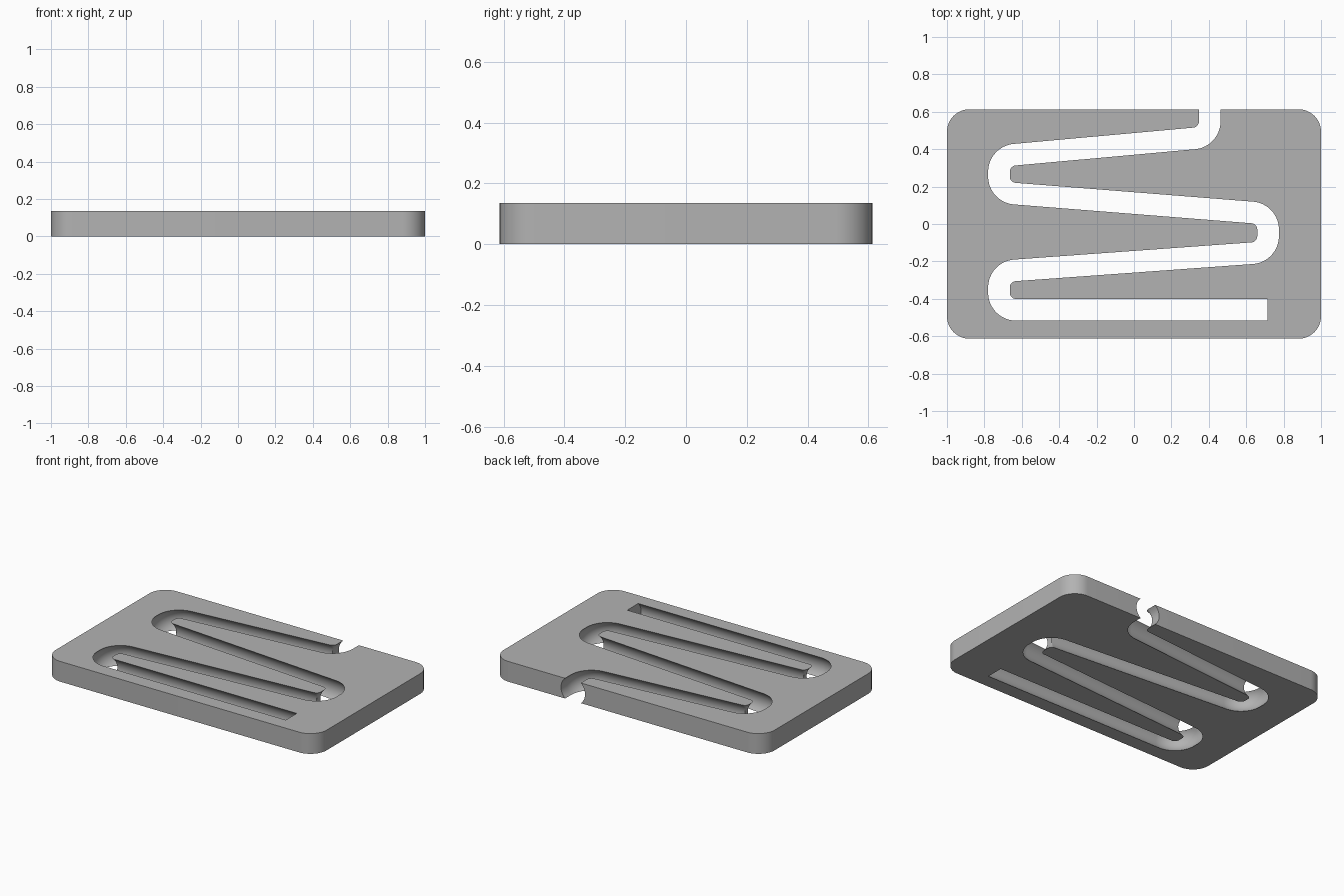
import bpy
import bmesh
from math import sin, cos, tan, pi, radians
from mathutils import Vector

HALF_X, HALF_Y, THICK = 1.0, 0.613, 0.135
CORNER = 0.12          # plan radius of the plate corners
TUBE = 0.089           # radius of the round channel
BEND = 0.092           # centreline radius of the channel bends

old = bpy.data.objects.get("Cube")
if old:
    bpy.data.objects.remove(old, do_unlink=True)


def fillet(points, radius, steps, closed=False):
    """Round the corners of a plan polyline with tangent arcs."""
    pts = [Vector(p) for p in points]
    out = []
    for i, p in enumerate(pts):
        if not closed and i in (0, len(pts) - 1):
            out.append(p)
            continue
        a = (pts[i - 1] - p).normalized()
        b = (pts[(i + 1) % len(pts)] - p).normalized()
        half = a.angle(b) / 2
        centre = p + (a + b).normalized() * radius / sin(half)
        start = p + a * radius / tan(half) - centre
        end = p + b * radius / tan(half) - centre
        sweep = start.angle(end)
        for k in range(steps + 1):
            t = k / steps
            arc = (start * sin((1 - t) * sweep) + end * sin(t * sweep)) / sin(sweep)
            out.append(centre + arc)
    return out


def make_object(name, bm):
    bmesh.ops.recalc_face_normals(bm, faces=bm.faces[:])
    mesh = bpy.data.meshes.new(name)
    bm.to_mesh(mesh)
    bm.free()
    obj = bpy.data.objects.new(name, mesh)
    bpy.context.scene.collection.objects.link(obj)
    return obj


def sweep_tube(name, path, radius, z, sides=64):
    """Sweep a circle along a plan path, with flat caps."""
    bm = bmesh.new()
    rings = []
    for i, p in enumerate(path):
        d = path[min(i + 1, len(path) - 1)] - path[max(i - 1, 0)]
        if 0 < i < len(path) - 1:
            d = (path[i + 1] - p).normalized() + (p - path[i - 1]).normalized()
        side = Vector((-d.y, d.x)).normalized()
        ring = []
        for k in range(sides):
            a = 2 * pi * (k + 0.5) / sides
            q = p + side * radius * cos(a)
            ring.append(bm.verts.new((q.x, q.y, z + radius * sin(a))))
        rings.append(ring)
    for r, s in zip(rings, rings[1:]):
        for k in range(sides):
            n = (k + 1) % sides
            bm.faces.new((r[k], r[n], s[n], s[k]))
    bm.faces.new(rings[0])
    bm.faces.new(rings[-1])
    return make_object(name, bm)


# Rounded flat plate
bm = bmesh.new()
corners = [(-HALF_X, -HALF_Y), (HALF_X, -HALF_Y), (HALF_X, HALF_Y), (-HALF_X, HALF_Y)]
outline = fillet(corners, CORNER, 16, closed=True)
base = bm.faces.new([bm.verts.new((p.x, p.y, 0)) for p in outline])
top = bmesh.ops.extrude_face_region(bm, geom=[base])["geom"]
bmesh.ops.translate(bm, vec=(0, 0, THICK),
                    verts=[g for g in top if isinstance(g, bmesh.types.BMVert)])
plate = make_object("channel_plate", bm)

# Winding channel, open at the back edge and closed at the front
route = [(0.405, 0.75), (0.405, 0.465), (-0.722, 0.363), (-0.722, 0.169),
         (0.717, 0.055), (0.717, -0.15), (-0.722, -0.254), (-0.722, -0.459),
         (0.715, -0.459)]
cutter = sweep_tube("channel_cutter", fillet(route, BEND, 16), TUBE, THICK / 2)
cutter.hide_render = True

cut = plate.modifiers.new("channel", "BOOLEAN")
cut.operation = "DIFFERENCE"
cut.solver = "EXACT"
cut.object = cutter

# Grey finish
grey = bpy.data.materials.new("plain grey")
grey.use_nodes = True
colour = (0.45, 0.45, 0.45, 1)
grey.diffuse_color = colour
grey.node_tree.nodes["Principled BSDF"].inputs["Base Color"].default_value = colour
plate.data.materials.append(grey)

# Apply the cut and smooth the curved walls
bpy.ops.object.select_all(action="DESELECT")
plate.select_set(True)
bpy.context.view_layer.objects.active = plate
bpy.ops.object.modifier_apply(modifier=cut.name)
bpy.data.objects.remove(cutter, do_unlink=True)
bpy.ops.object.shade_smooth_by_angle(angle=radians(30))
